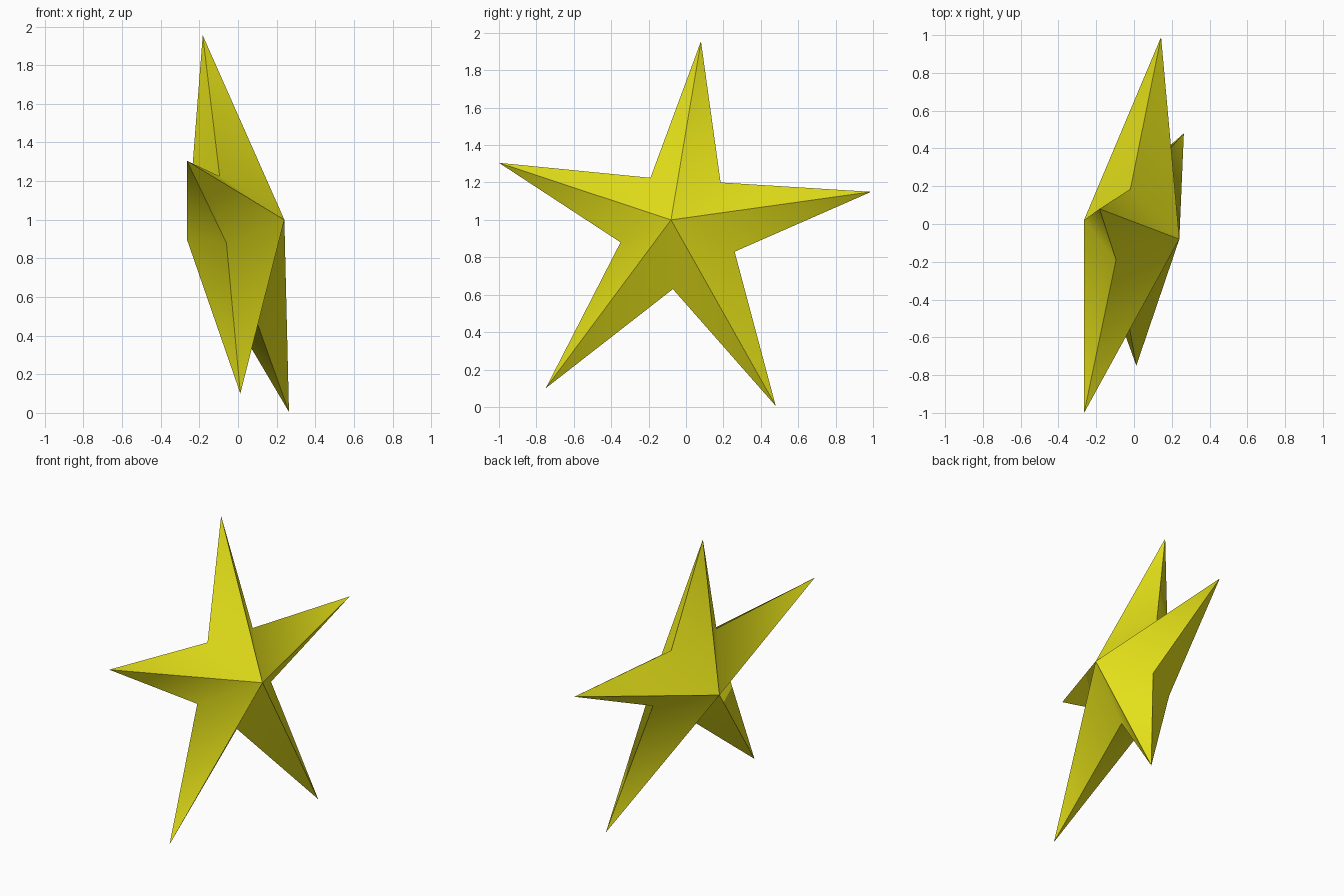
import bpy, bmesh

if "Cube" in bpy.data.objects:
    bpy.data.objects.remove(bpy.data.objects["Cube"])

# Star outline in the (y, z) plane, alternating tips and notches
OUTLINE = [(0.08, 1.955), (0.185, 1.20), (0.99, 1.15), (0.26, 0.83), (0.48, 0.005),
           (-0.07, 0.63), (-0.75, 0.10), (-0.35, 0.88), (-1.0, 1.305), (-0.19, 1.225)]


def tilt(y, z):
    """Depth of the leaning plane that holds the outline."""
    return -0.0125 + 0.19 * ((y + 0.03) - (z - 0.95))


# Rim points plus a front and a back peak
bm = bmesh.new()
rim = [bm.verts.new((tilt(y, z), y, z)) for y, z in OUTLINE]
peaks = [bm.verts.new((0.24, -0.08, 1.0)), bm.verts.new((-0.265, 0.02, 0.90))]
for peak in peaks:
    for i in range(len(rim)):
        bm.faces.new((rim[i], rim[(i + 1) % len(rim)], peak)).smooth = True
bmesh.ops.recalc_face_normals(bm, faces=bm.faces)

# Sharp rim and sharp ridges to the tips; the valleys to the notches stay soft
notches = set(rim[1::2])
for e in bm.edges:
    valley = any(v in peaks for v in e.verts) and any(v in notches for v in e.verts)
    e.smooth = valley

mesh = bpy.data.meshes.new("star")
bm.to_mesh(mesh)
bm.free()
star = bpy.data.objects.new("star", mesh)
bpy.context.collection.objects.link(star)

# Yellow colour
yellow = bpy.data.materials.new("yellow")
yellow.diffuse_color = (0.8, 0.77, 0.01, 1)
yellow.use_nodes = True
yellow.node_tree.nodes["Principled BSDF"].inputs["Base Color"].default_value = yellow.diffuse_color
mesh.materials.append(yellow)
